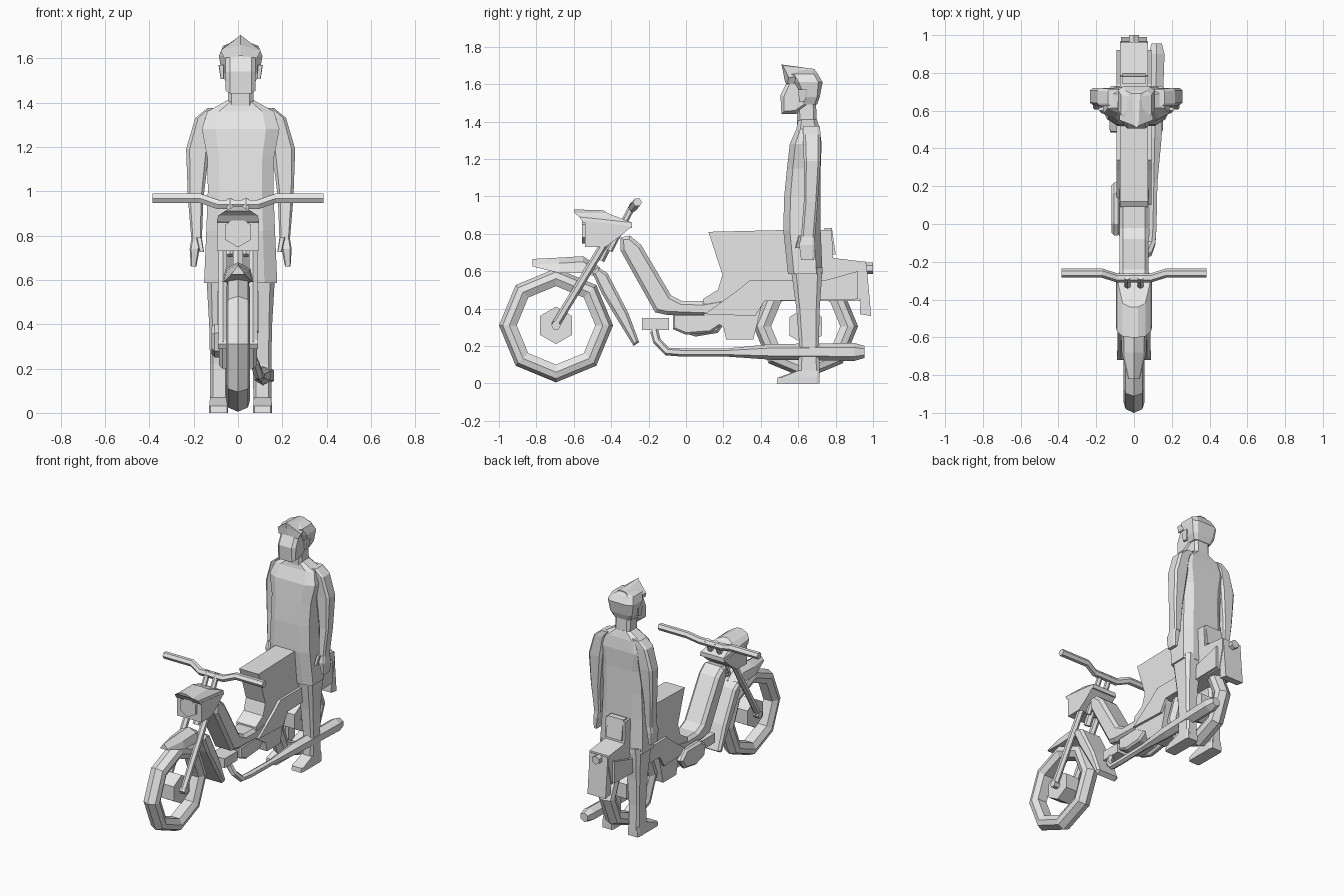
import bpy, bmesh, math
from mathutils import Vector

grey = bpy.data.materials.new("light_grey")
grey.diffuse_color = (0.8, 0.8, 0.8, 1)
PX = 0.012  # the standing rider is slightly off centre


def finish(name, bm):
    bmesh.ops.recalc_face_normals(bm, faces=bm.faces)
    me = bpy.data.meshes.new(name)
    bm.to_mesh(me)
    bm.free()
    me.materials.append(grey)
    ob = bpy.data.objects.new(name, me)
    bpy.context.collection.objects.link(ob)
    return ob


def skin(name, rings, closed=False):
    """Join equal-length rings of points with quads; cap the ends unless closed."""
    bm = bmesh.new()
    vs = [[bm.verts.new(p) for p in r] for r in rings]
    n = len(vs[0])
    for i in range(len(vs) if closed else len(vs) - 1):
        a, b = vs[i], vs[(i + 1) % len(vs)]
        for j in range(n):
            k = (j + 1) % n
            bm.faces.new((a[j], a[k], b[k], b[j]))
    if not closed:
        bm.faces.new(vs[0])
        bm.faces.new(vs[-1])
    return finish(name, bm)


def prism(name, prof, x0, x1, chamfer=0.0):
    """Side profile (y, z) extruded across x, with chamfered flanks."""
    bm = bmesh.new()
    a = [bm.verts.new((x0 + chamfer, y, z)) for y, z in prof]
    b = [bm.verts.new((x1 - chamfer, y, z)) for y, z in prof]
    for i in range(len(a)):
        k = (i + 1) % len(a)
        bm.faces.new((a[i], a[k], b[k], b[i]))
    caps = [bm.faces.new(a), bm.faces.new(b)]
    bmesh.ops.recalc_face_normals(bm, faces=bm.faces)
    if chamfer:
        bmesh.ops.inset_individual(bm, faces=caps, thickness=chamfer, depth=chamfer)
    return finish(name, bm)


def tube(name, path, radii, sides=6):
    """Polygonal pipe along a path."""
    pts = [Vector(p) for p in path]
    if not isinstance(radii, (list, tuple)):
        radii = [radii] * len(pts)
    rings = []
    for i, p in enumerate(pts):
        d = (pts[min(i + 1, len(pts) - 1)] - pts[max(i - 1, 0)]).normalized()
        ref = Vector((0, 0, 1)) if abs(d.x) > 0.8 else Vector((1, 0, 0))
        u = d.cross(ref).normalized()
        v = d.cross(u)
        rings.append([p + radii[i] * (u * math.cos(t) + v * math.sin(t))
                      for t in (2 * math.pi * k / sides for k in range(sides))])
    return skin(name, rings)


def wheel(name, cy, cz, r):
    """Octagonal tyre with a ridged tread and a hexagonal hub."""
    sec = [(r, 0), (r - .02, .045), (r - .055, .055), (r - .095, .035),
           (r - .095, -.035), (r - .055, -.055), (r - .02, -.045)]
    skin(name + "_tyre", [[(x, cy + q * math.sin(t), cz + q * math.cos(t)) for q, x in sec]
                          for t in (math.pi / 4 * k for k in range(8))], closed=True)
    prism(name + "_hub", [(cy + .1 * math.sin(k * math.pi / 3), cz + .1 * math.cos(k * math.pi / 3))
                          for k in range(6)], -.05, .05)


def loft(name, rows, chamfer=0.3, mirror=1):
    """Stack of chamfered rectangles: z, x0, x1, y0, y1 (optional front drop)."""
    rings = []
    for z, x0, x1, y0, y1 in rows:
        cx, cy, hx, hy = (x0 + x1) / 2, (y0 + y1) / 2, (x1 - x0) / 2, (y1 - y0) / 2
        c = 1 - chamfer
        o = [(-c, -1), (c, -1), (1, -c), (1, c), (c, 1), (-c, 1), (-1, c), (-1, -c)]
        rings.append([(PX + mirror * (cx + hx * a), cy + hy * b, z) for a, b in o])
    return skin(name, rings)


# ---- Wheels ----
wheel("front_wheel", -.695, .31, .305)
wheel("rear_wheel", .64, .305, .28)
tube("front_axle", [(-.09, -.695, .31), (.09, -.695, .31)], .025)
tube("rear_axle", [(-.08, .64, .305), (.08, .64, .305)], .02)

# ---- Fork, stem and handlebar ----
for s, side in ((-1, "left"), (1, "right")):
    tube(f"{side}_fork", [(s * .068, -.70, .31), (s * .068, -.44, .74)], .022)
    tube(f"{side}_bar_clamp", [(s * .035, -.41, .71), (s * .035, -.28, .96)], .018)
tube("handlebar", [(-.385, -.26, .968), (-.17, -.26, .968), (-.09, -.285, .94),
                   (.09, -.285, .94), (.17, -.26, .968), (.385, -.26, .968)], .024)
tube("steering_stem", [(0, -.46, .66), (0, -.41, .76)], .025)

# ---- Headlamp housing, tapering towards the top ----
skin("headlamp_cowl", [
    [(-.095, -.55, .86), (.095, -.55, .86), (.095, -.29, .83), (-.095, -.29, .83)],
    [(-.09, -.57, .89), (.09, -.57, .89), (.09, -.29, .86), (-.09, -.29, .86)],
    [(-.06, -.595, .91), (.06, -.595, .91), (.06, -.42, .91), (-.06, -.42, .91)],
    [(-.02, -.60, .93), (.02, -.60, .93), (.02, -.44, .925), (-.02, -.44, .925)]])
prism("headlamp_box", [(-.54, .87), (-.29, .84), (-.36, .78), (-.43, .73), (-.54, .73)], -.095, .095)
tube("headlamp", [(0, -.50, .815), (0, -.555, .815)], .068)

# ---- Front mudguard with rear flap ----
skin("front_mudguard", [[(-w, y, z0), (-w * .8, y, z1 - .03), (0, y, z1), (w * .8, y, z1 - .03), (w, y, z0)]
                        for y, z0, z1, w in ((-.82, .625, .665, .03), (-.68, .59, .672, .065),
                                             (-.55, .59, .68, .07), (-.46, .565, .62, .07))])
prism("mudguard_flap", [(-.50, .59), (-.47, .62), (-.42, .59), (-.31, .38), (-.25, .22),
                        (-.28, .20), (-.36, .33), (-.45, .48)], -.085, .085, .015)

# ---- Frame and bodywork ----
prism("down_tube", [(-.35, .78), (-.30, .79), (-.24, .74), (-.08, .47), (-.02, .44), (.10, .44),
                    (.20, .45), (.20, .36), (-.10, .365), (-.165, .38), (-.35, .71)], -.078, .078, .02)
prism("seat_body", [(.12, .81), (.54, .82), (.78, .82), (.785, .67), (.96, .65), (.965, .59),
                    (.93, .44), (.41, .44), (.36, .235), (.215, .235), (.20, .30), (.09, .37),
                    (.09, .45), (.17, .50), (.195, .58)], -.075, .075)
for s in (-1, 1):
    x = sorted((s * .07, s * .092))
    prism("side_panel", [(.10, .37), (.28, .50), (.34, .55), (.74, .55), (.92, .60), (.92, .45),
                         (.42, .44), (.37, .36)], x[0], x[1])
prism("rear_plate", [(.94, .64), (.965, .64), (.99, .36), (.93, .37)], -.07, .07)
tube("tail_lamp", [(0, .95, .615), (0, 1.0, .615)], .03)
prism("tail_top", [(.74, .83), (.78, .83), (.80, .69), (.74, .69)], -.06, .06)

# ---- Engine and foot block ----
prism("engine", [(-.07, .37), (-.07, .29), (0, .26), (.13, .27), (.19, .31), (.21, .37)], -.08, .07, .012)
prism("engine_cover", [(-.06, .36), (-.04, .28), (.05, .25), (.17, .27), (.22, .34), (.16, .40), (0, .40)],
      -.12, -.07, .015)
prism("foot_block", [(-.235, .35), (-.09, .35), (-.09, .285), (-.235, .285)], -.06, .06)

# ---- Exhaust ----
tube("exhaust", [(.05, -.17, .28), (.075, -.155, .225), (.095, -.10, .17), (.10, -.02, .165),
                 (.105, .22, .165), (.11, .46, .168), (.12, .90, .168), (.12, .955, .168)],
     [.022, .022, .022, .022, .022, .042, .048, .032])

# ---- Rider: coat ----
loft("coat", [(.585, -.165, .165, .545, .73), (.82, -.155, .155, .52, .72), (1.0, -.148, .148, .525, .72),
              (1.15, -.15, .15, .54, .72), (1.28, -.175, .175, .555, .725), (1.36, -.15, .15, .59, .715),
              (1.41, -.06, .06, .60, .70)], .35)
loft("neck", [(1.38, -.058, .058, .595, .70), (1.50, -.058, .058, .59, .695)])

# ---- Rider: arms, hands, legs and shoes ----
for s, side in ((-1, "left"), (1, "right")):
    loft(f"{side}_arm", [(.78, .175, .222, .615, .69), (.97, .168, .238, .63, .705),
                         (1.19, .14, .246, .63, .72), (1.33, .12, .205, .625, .72),
                         (1.375, .09, .15, .625, .715)], .3, s)
    loft(f"{side}_hand", [(.66, .20, .225, .615, .685), (.74, .185, .23, .605, .69),
                          (.80, .18, .22, .62, .685)], .3, s)
    loft(f"{side}_thumb", [(.725, .165, .185, .585, .61), (.79, .175, .20, .60, .64)], .3, s)
    loft(f"{side}_leg", [(.03, .058, .138, .60, .715), (.22, .055, .138, .605, .71),
                         (.40, .045, .142, .59, .715), (.62, .01, .155, .56, .73)], .3, s)
    loft(f"{side}_shoe", [(0, .056, .142, .485, .715), (.03, .056, .142, .49, .715),
                          (.07, .06, .138, .60, .712)], .15, s)
    loft(f"{side}_ear", [(1.505, .075, .09, .605, .635), (1.57, .075, .10, .60, .65)], .2, s)

# ---- Rider: face and swept-up hair ----
prism("jaw", [(.51, 1.44), (.505, 1.54), (.545, 1.62), (.66, 1.62), (.66, 1.49), (.59, 1.44)],
      PX - .068, PX + .068, .02)
loft("back_of_head", [(1.49, -.065, .065, .61, .70), (1.53, -.085, .085, .62, .715),
                      (1.61, -.098, .098, .58, .73), (1.655, -.08, .08, .555, .705),
                      (1.675, -.03, .03, .60, .69)])
skin("quiff", [[(PX + x, y, z) for x, y, z in r] for r in (
    [(-.075, .54, 1.60), (0, .53, 1.61), (.075, .54, 1.60), (.06, .68, 1.62), (-.06, .68, 1.62)],
    [(-.09, .55, 1.635), (0, .52, 1.66), (.09, .55, 1.635), (.075, .69, 1.65), (-.075, .69, 1.65)],
    [(-.012, .52, 1.695), (0, .51, 1.705), (.012, .52, 1.695), (.02, .69, 1.68), (-.02, .69, 1.68)])])
